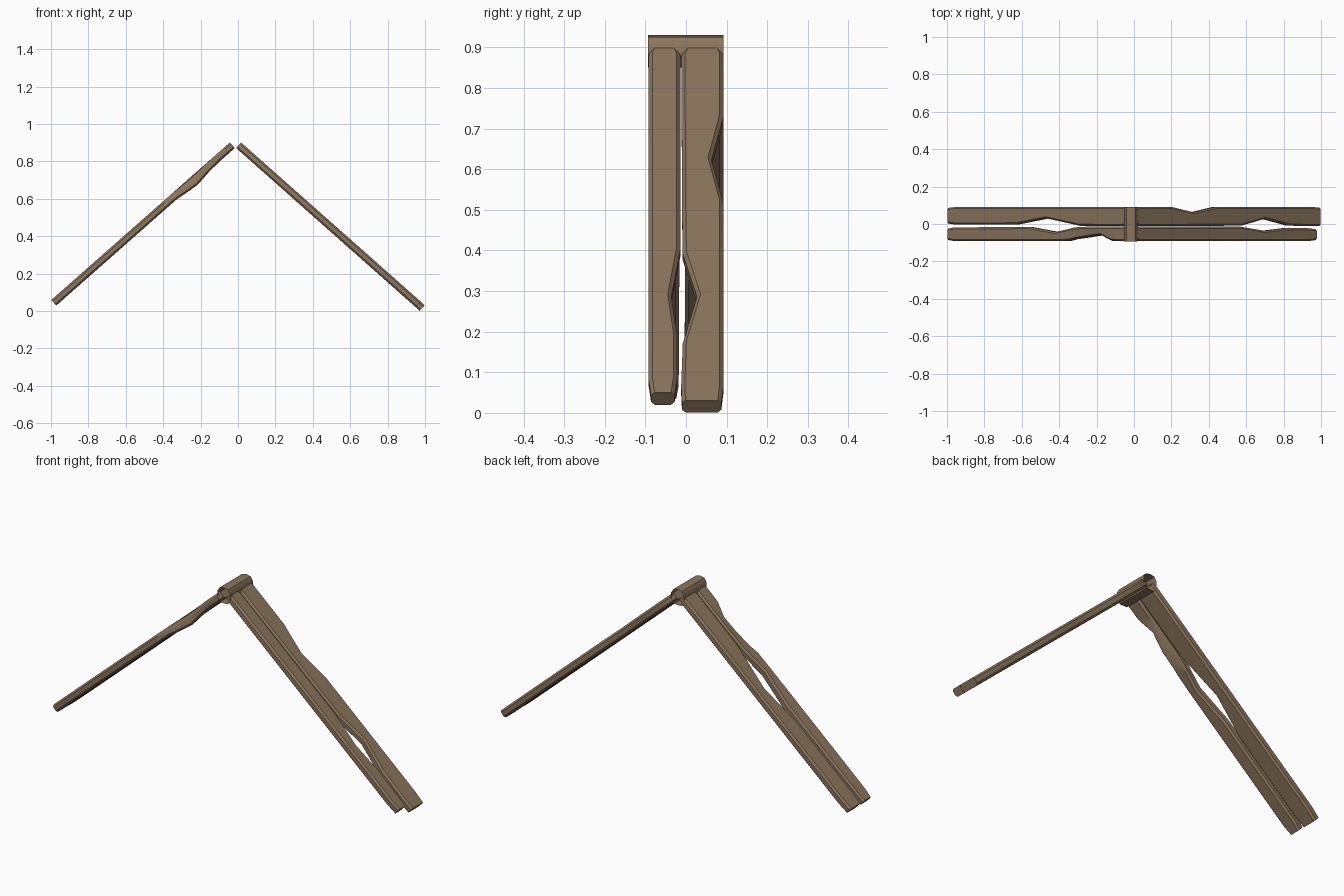
import bpy, bmesh
from mathutils import Vector

wood = bpy.data.materials.new("weathered brown wood")
wood.diffuse_color = (0.26, 0.18, 0.108, 1)


def finish(name, bm, angle):
    bmesh.ops.recalc_face_normals(bm, faces=bm.faces)
    me = bpy.data.meshes.new(name)
    bm.to_mesh(me)
    bm.free()
    ob = bpy.data.objects.new(name, me)
    bpy.context.collection.objects.link(ob)
    me.materials.append(wood)
    bpy.ops.object.select_all(action='DESELECT')
    ob.select_set(True)
    bpy.context.view_layer.objects.active = ob
    bpy.ops.object.shade_smooth_by_angle(angle=angle)
    return ob


def plank(name, top, bottom, stations, half=0.02):
    """Chamfered plank from top to bottom (x, z); stations = (x, y_low, y_high, sag)."""
    a, b = Vector((top[0], 0, top[1])), Vector((bottom[0], 0, bottom[1]))
    d = (b - a).normalized()
    n = Vector((-d.z, 0, d.x)) if d.x > 0 else Vector((d.z, 0, -d.x))
    bm = bmesh.new()
    rings = []
    for x, lo, hi, sag in stations:
        c = a.lerp(b, (x - top[0]) / (bottom[0] - top[0]))
        cy, cz = 0.009, 0.009
        sec = [(lo, -half + cz - sag), (lo + cy, -half - sag), (hi - cy, -half),
               (hi, -half + cz), (hi, half - cz), (hi - cy, half),
               (lo + cy, half - sag * 0.4), (lo, half - cz - sag)]
        rings.append([bm.verts.new(c + n * h + Vector((0, y, 0))) for y, h in sec])
    for r, s in zip(rings, rings[1:]):
        for i in range(8):
            j = (i + 1) % 8
            bm.faces.new((r[i], r[j], s[j], s[i]))
    bm.faces.new(rings[0])
    bm.faces.new(rings[-1])
    return finish(name, bm, 0.7)


# right slope: back and front planks with worn notches
plank("right_back_plank", (0.003, 0.886), (0.985, 0.016), [
    (0.003, -0.003, 0.084, 0), (0.02, -0.011, 0.092, 0), (0.19, -0.011, 0.092, 0),
    (0.31, -0.010, 0.063, 0), (0.43, -0.010, 0.092, 0), (0.57, -0.008, 0.092, 0),
    (0.69, 0.027, 0.092, 0), (0.82, -0.008, 0.092, 0), (0.94, -0.012, 0.092, 0),
    (0.985, -0.010, 0.087, 0)])
plank("right_front_plank", (0.003, 0.886), (0.964, 0.035), [
    (0.003, -0.085, -0.022, 0), (0.02, -0.092, -0.014, 0), (0.56, -0.092, -0.014, 0),
    (0.69, -0.092, -0.036, 0), (0.80, -0.092, -0.022, 0), (0.92, -0.092, -0.022, 0),
    (0.964, -0.086, -0.028, 0)])

# left slope: back and front planks
plank("left_back_plank", (-0.03, 0.886), (-0.985, 0.044), [
    (-0.03, -0.003, 0.084, 0), (-0.05, -0.011, 0.092, 0), (-0.28, -0.010, 0.092, 0),
    (-0.36, 0.008, 0.092, 0), (-0.46, 0.030, 0.092, 0), (-0.62, -0.002, 0.092, 0),
    (-0.94, -0.004, 0.092, 0), (-0.985, 0.002, 0.086, 0)])
plank("left_front_plank", (-0.03, 0.886), (-0.985, 0.044), [
    (-0.03, -0.085, -0.022, 0), (-0.05, -0.092, -0.014, 0), (-0.11, -0.090, -0.014, 0),
    (-0.17, -0.060, -0.014, 0.004), (-0.24, -0.070, -0.014, 0.016),
    (-0.31, -0.081, -0.018, 0.006), (-0.34, -0.090, -0.026, 0),
    (-0.41, -0.092, -0.042, 0), (-0.55, -0.092, -0.016, 0),
    (-0.95, -0.092, -0.018, 0), (-0.985, -0.086, -0.024, 0)])

# ridge cap: open-ended tube across the peak
profile = [(-0.053, 0.905), (-0.040, 0.925), (-0.017, 0.930), (0.007, 0.925), (0.020, 0.905),
           (0.020, 0.872), (0.004, 0.850), (-0.038, 0.850), (-0.053, 0.872)]
bm = bmesh.new()
front, back = [[bm.verts.new((x, y, z)) for x, z in profile] for y in (-0.093, 0.092)]
for i in range(len(profile)):
    j = (i + 1) % len(profile)
    bm.faces.new((front[i], front[j], back[j], back[i]))
finish("ridge_cap", bm, 0.7)
